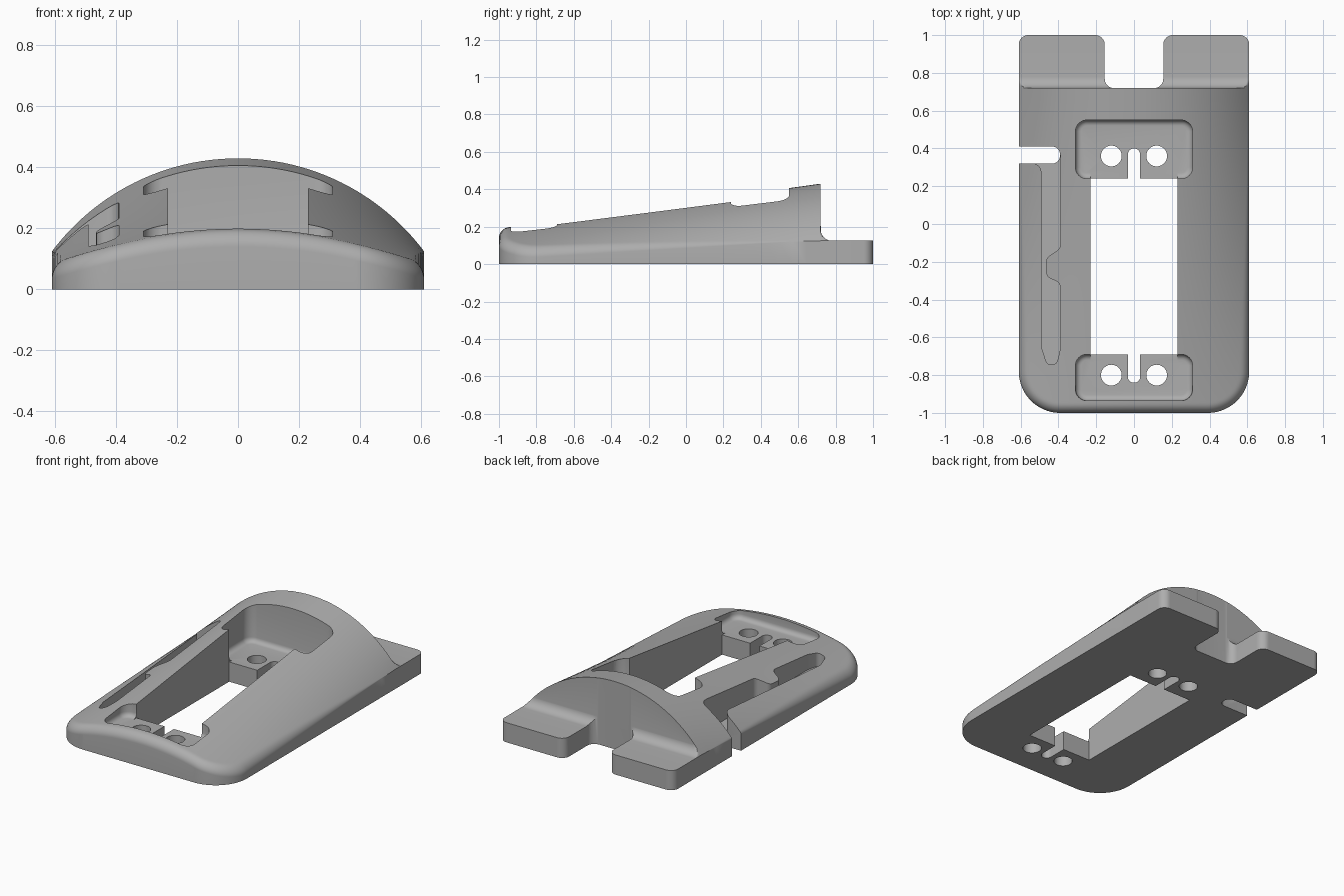
import bpy, bmesh, math
from mathutils import Vector

if "Cube" in bpy.data.objects:
    bpy.data.objects.remove(bpy.data.objects["Cube"])

HALF, BACK, CORNER = 0.61, 0.72, 0.22
PLATE = 0.125      # height of rear feet and mounting plates

grey = bpy.data.materials.new("matte grey")
grey.use_nodes = True
grey.diffuse_color = (0.42, 0.42, 0.42, 1)
grey.node_tree.nodes["Principled BSDF"].inputs["Base Color"].default_value = grey.diffuse_color


def make_object(name, bm):
    bmesh.ops.recalc_face_normals(bm, faces=bm.faces)
    mesh = bpy.data.meshes.new(name)
    bm.to_mesh(mesh)
    bm.free()
    obj = bpy.data.objects.new(name, mesh)
    bpy.context.collection.objects.link(obj)
    return obj


def rounded(corners, steps=8):
    """Outline from (x, y, radius) corners."""
    out = []
    for i, (x, y, r) in enumerate(corners):
        p = Vector((x, y))
        if r == 0:
            out.append(p)
            continue
        d1 = (Vector(corners[i - 1][:2]) - p).normalized()
        d2 = (Vector(corners[(i + 1) % len(corners)][:2]) - p).normalized()
        half = d1.angle(d2) / 2
        centre = p + (d1 + d2).normalized() * r / math.sin(half)
        reach = r / math.tan(half)
        a, b = p + d1 * reach - centre, p + d2 * reach - centre
        out += [centre + a.lerp(b, k / steps).normalized() * r for k in range(steps + 1)]
    return out


def rect(x0, x1, y0, y1, r=0):
    return rounded([(x0, y0, r), (x1, y0, r), (x1, y1, r), (x0, y1, r)])


def solid(name, rings):
    """Closed solid through a stack of (outline, height) rings."""
    bm = bmesh.new()
    loops = [[bm.verts.new((p.x, p.y, z)) for p in pts] for pts, z in rings]
    for a, b in zip(loops, loops[1:]):
        for i in range(len(a)):
            j = (i + 1) % len(a)
            bm.faces.new((a[i], a[j], b[j], b[i]))
    bm.faces.new(loops[0])
    bm.faces.new(loops[-1])
    return make_object(name, bm)


def prism(name, pts, z0=-0.1, z1=0.6):
    return solid(name, [(pts, z0), (pts, z1)])


# Domed, sloping shell height
def half_width(y):
    if y < -1 + CORNER:
        return HALF - CORNER + math.sqrt(max(0, CORNER**2 - (y + 1 - CORNER)**2))
    if y > 0.95:
        return HALF - 0.05 + math.sqrt(max(0, 0.05**2 - (y - 0.95)**2))
    return HALF


def edge_distance(x, y):
    dx, dy = abs(x) - (HALF - CORNER), (-1 + CORNER) - y
    if dx > 0 and dy > 0:
        return max(0, CORNER - math.hypot(dx, dy))
    return max(0, min(HALF - abs(x), y + 1))


def height(x, y):
    t = (min(y, BACK) + 1) / (1 + BACK)
    ridge, edge = 0.19 + 0.24 * t, 0.075 + 0.05 * t
    sag = ridge - edge
    radius = (HALF**2 + sag**2) / (2 * sag)
    z = ridge - radius + math.sqrt(radius**2 - x * x)
    r = 0.05 * max(0, 1 - 1.1 * t)
    d = edge_distance(x, y)
    if d < r:
        z -= r - math.sqrt(r * r - (r - d)**2)
    if y > BACK:
        f = 0.06
        u = min(1, (y - BACK) / f)
        z = min(z, PLATE + f - f * math.sqrt(max(0, 1 - (1 - u)**2)))
    return z


# Body: stations along y, denser round the corners
quarter = [math.pi / 2 * k / 20 for k in range(21)]
ys = [-1 + CORNER * (1 - math.cos(a)) for a in quarter]
ys += [ys[-1] + (BACK - ys[-1]) * k / 20 for k in range(1, 21)]
ys += [BACK + 0.0005 + 0.06 * (1 - math.cos(a)) for a in quarter[::2]]
ys += [0.95 + 0.05 * math.sin(a) for a in quarter[::2]]

N = 64
bm = bmesh.new()
grid = []
for y in ys:
    w = half_width(y)
    xs = [w * math.sin(math.pi * (k / N - 0.5)) for k in range(N + 1)]
    grid.append([bm.verts.new((x, y, height(x, y))) for x in xs])
for a, b in zip(grid, grid[1:]):
    for i in range(N):
        bm.faces.new((a[i], a[i + 1], b[i + 1], b[i]))
rim = grid[0] + [row[-1] for row in grid[1:-1]] + grid[-1][::-1] + [row[0] for row in grid[-2:0:-1]]
base = [bm.verts.new((v.co.x, v.co.y, 0)) for v in rim]
for i in range(len(rim)):
    j = (i + 1) % len(rim)
    bm.faces.new((rim[i], base[i], base[j], rim[j]))
bm.faces.new(base)
body = make_object("wedge_body", bm)
body.data.materials.append(grey)

# Central window and notch between the rear feet
cutters = [
    prism("window_cutter", rect(-0.23, 0.23, -0.69, 0.24)),
    prism("rear_notch_cutter", rounded([
        (-0.155, 0.719, 0.05), (0.155, 0.719, 0.05), (0.155, 1, 0.05), (0.25, 1, 0),
        (0.25, 1.1, 0), (-0.25, 1.1, 0), (-0.25, 1, 0), (-0.155, 1, 0.05)])),
]

# Pockets with filleted floors, screw holes and centre slots
for tag, y0, y1, hole_y, inner, tip in (("rear", 0.24, 0.55, 0.36, 0.24, 0.40),
                                        ("front", -0.935, -0.69, -0.80, -0.69, -0.84)):
    f, rings = 0.03, []
    for k in range(6):
        a = math.pi / 2 * k / 5
        s = f * (1 - math.sin(a))
        rings.append((rect(-0.31 + s, 0.31 - s, y0 + s, y1 - s, 0.06 - s), PLATE + f * (1 - math.cos(a))))
    rings.append((rings[-1][0], 0.6))
    cutters.append(solid(tag + "_pocket_cutter", rings))
    cutters.append(prism(tag + "_mouth_cutter", rect(-0.2295, 0.2295, inner - 0.05, inner + 0.05), PLATE))
    for x in (-0.12, 0.12):
        cutters.append(prism(tag + "_hole_cutter", rect(x - 0.055, x + 0.055, hole_y - 0.055, hole_y + 0.055, 0.0549)))
    start = inner + math.copysign(0.05, inner - tip)
    cutters.append(prism(tag + "_slot_cutter", rounded([
        (-0.033, start, 0), (0.033, start, 0), (0.033, tip, 0.0325), (-0.033, tip, 0.0325)])))

# Side cable exit and pinched cable channel
cutters.append(prism("cable_exit_cutter", rounded([
    (-0.7, 0.32, 0), (-0.392, 0.32, 0.04), (-0.392, 0.41, 0.04), (-0.7, 0.41, 0)])))
cutters.append(prism("cable_channel_cutter", rounded([
    (-0.7, 0.365, 0), (-0.7, 0.322, 0), (-0.49, 0.322, 0.05), (-0.49, -0.65, 0.05),
    (-0.46, -0.745, 0.03), (-0.41, -0.745, 0.03), (-0.39, -0.66, 0.05), (-0.39, -0.31, 0.04),
    (-0.465, -0.28, 0.04), (-0.465, -0.18, 0.04), (-0.39, -0.13, 0.04), (-0.39, 0.365, 0)]), 0.08))

# Carve the body
bpy.context.view_layer.objects.active = body
for cutter in cutters:
    cutter.hide_render = True
    mod = body.modifiers.new("carve", "BOOLEAN")
    mod.operation, mod.solver, mod.object = "DIFFERENCE", "EXACT", cutter
    bpy.ops.object.modifier_apply(modifier=mod.name)
    bpy.data.objects.remove(cutter)

bpy.ops.object.select_all(action="DESELECT")
body.select_set(True)
bpy.ops.object.shade_smooth_by_angle(angle=math.radians(30))
